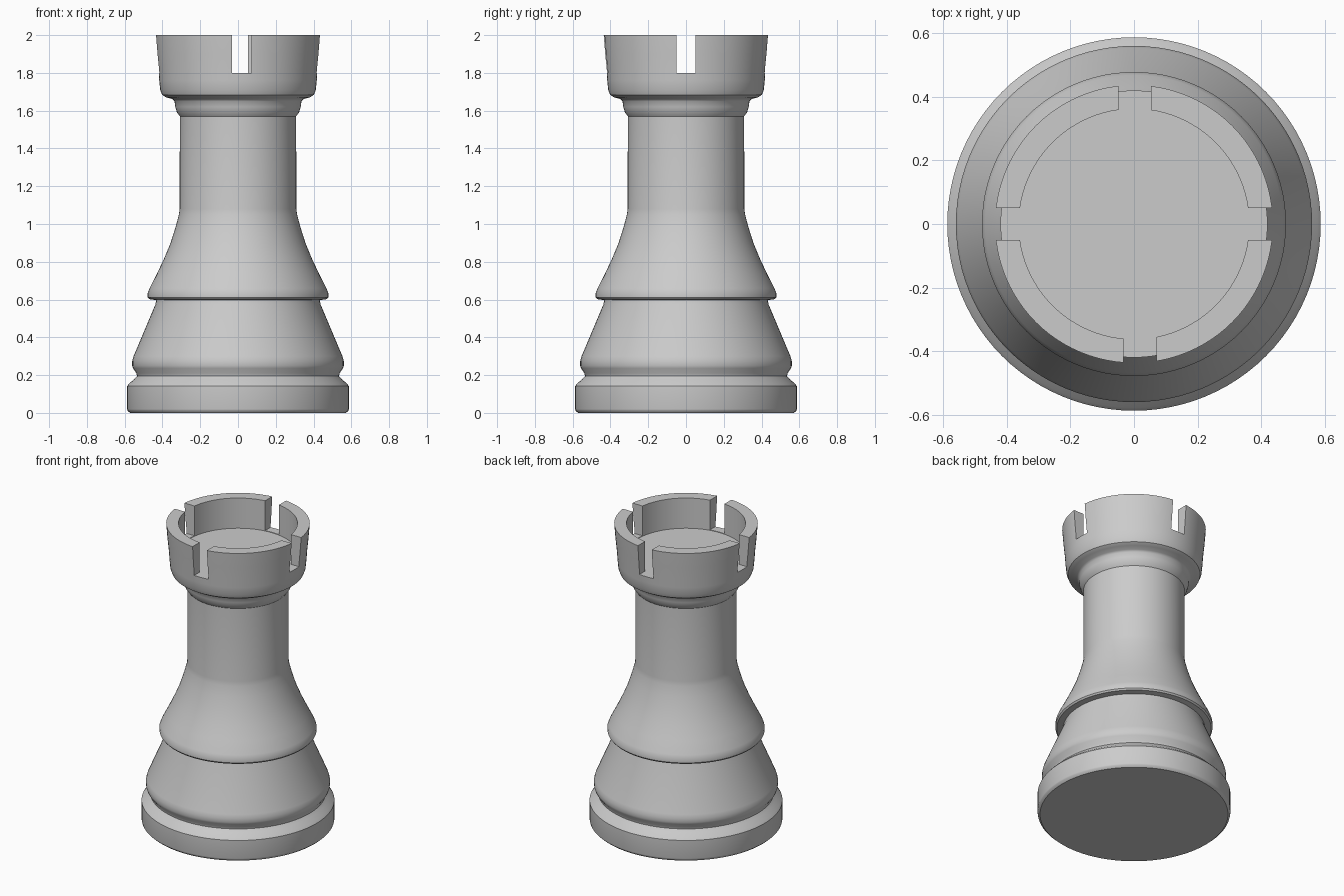
import bpy, bmesh, math

if "Cube" in bpy.data.objects:
    bpy.data.objects.remove(bpy.data.objects["Cube"])

SEGS = 96

# Half profile of the turned body: (radius, height)
profile = [
    (0, 0), (0.572, 0), (0.585, 0.012), (0.587, 0.02), (0.587, 0.142), (0.577, 0.155),
    (0.55, 0.178), (0.535, 0.195), (0.538, 0.21), (0.556, 0.236),
    (0.56, 0.25), (0.56, 0.275), (0.553, 0.30), (0.437, 0.575), (0.433, 0.597),
    (0.47, 0.602), (0.478, 0.612), (0.478, 0.635), (0.468, 0.66),
    (0.43, 0.735), (0.392, 0.815), (0.357, 0.90), (0.33, 0.985),
    (0.313, 1.05), (0.309, 1.08), (0.308, 1.57),
    (0.323, 1.59), (0.332, 1.62), (0.336, 1.65), (0.347, 1.662),
    (0.38, 1.67), (0.402, 1.684), (0.412, 1.71), (0.417, 1.76),
    (0.421, 1.82), (0.429, 1.90), (0.437, 2.0),
    (0.362, 2.0), (0.362, 1.797), (0, 1.797),
]


def lathe(name, points):
    bm = bmesh.new()
    verts = [bm.verts.new((r, 0, z)) for r, z in points]
    edges = [bm.edges.new(pair) for pair in zip(verts, verts[1:])]
    bmesh.ops.spin(bm, geom=verts + edges, cent=(0, 0, 0), axis=(0, 0, 1),
                   angle=math.tau, steps=SEGS, use_duplicate=False)
    bmesh.ops.remove_doubles(bm, verts=bm.verts, dist=1e-4)
    bmesh.ops.recalc_face_normals(bm, faces=bm.faces)
    mesh = bpy.data.meshes.new(name)
    bm.to_mesh(mesh)
    bm.free()
    obj = bpy.data.objects.new(name, mesh)
    bpy.context.collection.objects.link(obj)
    return obj


def cut_slot(target, x, y, width, depth):
    bpy.ops.mesh.primitive_cube_add(size=1, location=(x, y, 1.95))
    cutter = bpy.context.object
    cutter.name = "slot_cutter"
    cutter.scale = (width, depth, 0.3)
    cutter.hide_render = True
    mod = target.modifiers.new("slot", 'BOOLEAN')
    mod.operation = 'DIFFERENCE'
    mod.solver = 'EXACT'
    mod.object = cutter
    bpy.context.view_layer.objects.active = target
    bpy.ops.object.modifier_apply(modifier=mod.name)
    bpy.data.objects.remove(cutter)


# Turned tower body with hollow top
tower = lathe("rook_body", profile)

# Four battlement slots
cut_slot(tower, 0.42, 0, 0.3, 0.101)
cut_slot(tower, -0.42, 0, 0.3, 0.101)
cut_slot(tower, 0.002, 0.42, 0.103, 0.3)
cut_slot(tower, 0.019, -0.42, 0.103, 0.3)

# Smooth shading with crisp edges
bpy.ops.object.select_all(action='DESELECT')
tower.select_set(True)
bpy.context.view_layer.objects.active = tower
bpy.ops.object.shade_smooth_by_angle(angle=math.radians(35))
